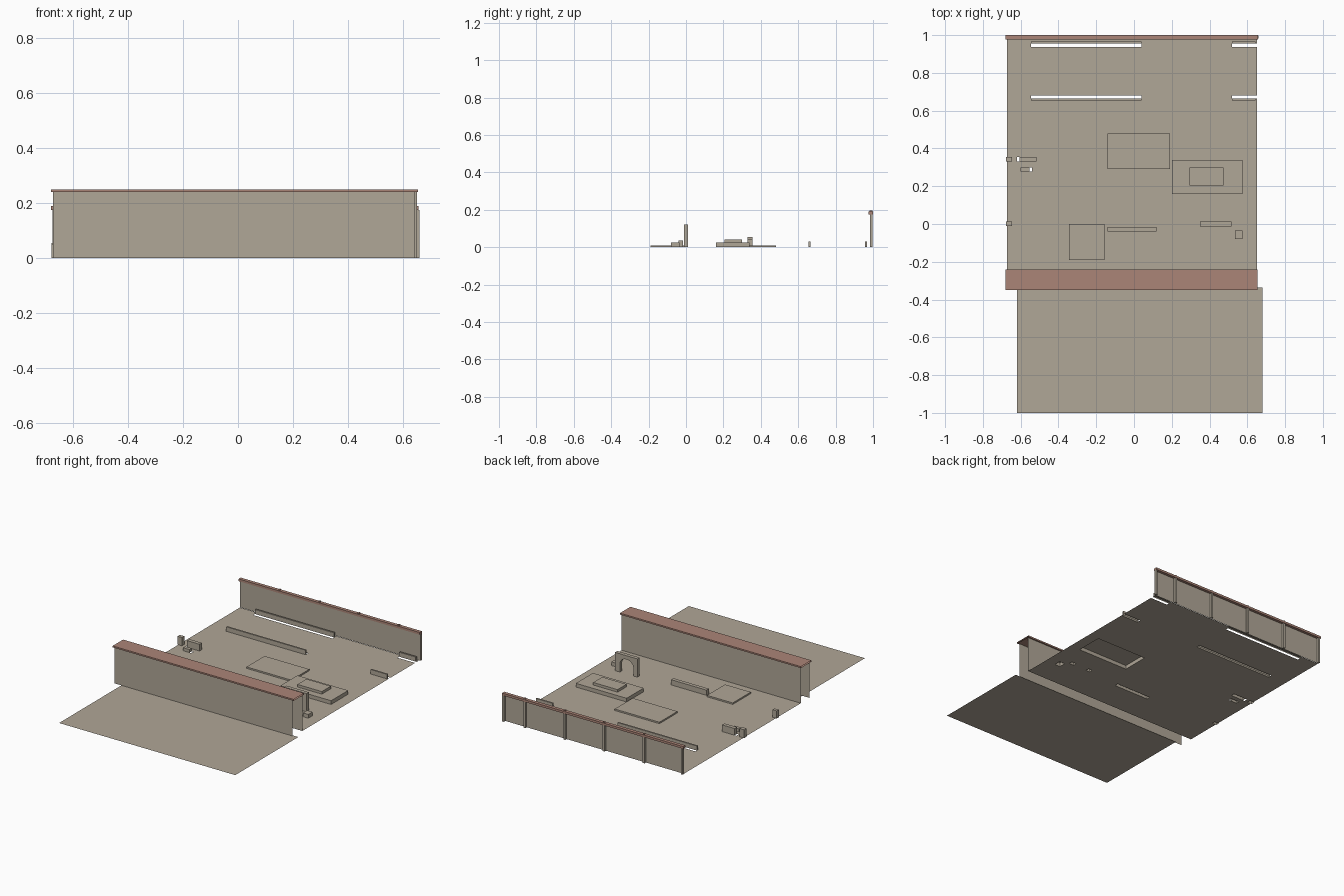
import bpy, bmesh, math

old = bpy.data.objects.get("Cube")
if old:
    bpy.data.objects.remove(old, do_unlink=True)


def material(name, rgb):
    m = bpy.data.materials.new(name)
    m.use_nodes = True
    m.diffuse_color = (*rgb, 1)
    m.node_tree.nodes["Principled BSDF"].inputs["Base Color"].default_value = (*rgb, 1)
    return m


STONE = material("warm_stone", (0.435, 0.385, 0.31))
TILE = material("red_tile", (0.41, 0.235, 0.185))


def finish(name, bm, mat):
    mesh = bpy.data.meshes.new(name)
    bm.to_mesh(mesh)
    bm.free()
    mesh.materials.append(mat)
    obj = bpy.data.objects.new(name, mesh)
    bpy.context.collection.objects.link(obj)
    return obj


def box(name, x, y, z, mat=STONE, drop=()):
    """Box from ranges; drop lists directions (axis, sign) left open."""
    bm = bmesh.new()
    bmesh.ops.create_cube(bm, size=1)
    for v in bm.verts:
        v.co = [r[0] if c < 0 else r[1] for c, r in zip(v.co, (x, y, z))]
    bm.normal_update()
    gone = [f for f in bm.faces if any(f.normal[a] * s > 0.9 for a, s in drop)]
    bmesh.ops.delete(bm, geom=gone, context='FACES')
    return finish(name, bm, mat)


def sheet(name, corners):
    bm = bmesh.new()
    bm.faces.new([bm.verts.new(c) for c in corners])
    return finish(name, bm, STONE)


def wall(name, x0, x1, y, top):
    return sheet(name, [(x0, y, 0), (x1, y, 0), (x1, y, top), (x0, y, top)])


OPEN_BASE = [(2, -1)]
ENDS = [(0, -1), (0, 1)]

# Hollow blocks standing over openings in the yard
blocks = {
    "long_curb_back": ((-.545, .04), (.956, .967), .03),
    "short_curb_back": ((.52, .642), (.956, .967), .03),
    "long_curb_front": ((-.545, .04), (.654, .665), .03),
    "short_curb_front": ((.52, .642), (.654, .665), .03),
    "large_plinth": ((.20, .575), (.16, .34), .025),
    "bench": ((-.14, .12), (-.04, -.015), .035),
    "small_block": ((.535, .575), (-.08, -.035), .025),
    "side_post_back": ((-.678, -.645), (.33, .355), .055),
    "side_post_front": ((-.678, -.645), (-.01, .012), .05),
    "side_block": ((-.607, -.515), (.33, .355), .045),
    "side_step": ((-.60, -.552), (.277, .30), .02),
}
holes = []
for name, (x, y, top) in blocks.items():
    box(name, x, y, (0, top), drop=OPEN_BASE)
    holes.append((*x, *y))

# Open slots beside the curbs and blocks
for x0, x1 in ((-.545, .04), (.52, .65)):
    holes += [(x0, x1, .938, .956), (x0, x1, .665, .68)]
holes += [(-.62, -.607, .33, .355), (-.552, -.54, .277, .30)]

# Solid slabs lying on the yard
box("paving_slab_back", (-.14, .19), (.29, .48), (0, .01), drop=OPEN_BASE)
box("paving_slab_front", (-.345, -.155), (-.19, 0), (0, .01), drop=OPEN_BASE)
box("upper_plinth", (.295, .475), (.205, .30), (.025, .042), drop=OPEN_BASE)

# Small free-standing arch
cx, spring, reach = .43, .055, .05
outline = [(.35, 0), (.35, .122), (.515, .122), (.515, 0), (cx + reach, 0)]
for i in range(13):
    a = math.pi * i / 12
    outline.append((cx + reach * math.cos(a), spring + reach * .85 * math.sin(a)))
outline.append((cx - reach, 0))
bm = bmesh.new()
face = bm.faces.new([bm.verts.new((x, -.012, z)) for x, z in outline])
ext = bmesh.ops.extrude_face_region(bm, geom=[face], use_keep_orig=True)
for v in ext["geom"]:
    if isinstance(v, bmesh.types.BMVert):
        v.co.y = .012
bmesh.ops.recalc_face_normals(bm, faces=bm.faces)
bm.normal_update()
bmesh.ops.delete(bm, geom=[f for f in bm.faces if f.normal.z < -.99
                           and f.calc_center_median().z < .001], context='FACES')
finish("arch", bm, STONE)
holes += [(.35, cx - reach, -.012, .012), (cx + reach, .515, -.012, .012)]

# Yard ground, tiled so that the openings stay empty
X0, X1, Y0, Y1 = -.672, .65, -.25, .98
xs = sorted({X0, X1} | {v for h in holes for v in h[:2] if X0 < v < X1})
ys = sorted({Y0, Y1} | {v for h in holes for v in h[2:]})
bm = bmesh.new()
grid = [[bm.verts.new((x, y, 0)) for y in ys] for x in xs]
for i in range(len(xs) - 1):
    for j in range(len(ys) - 1):
        mx, my = (xs[i] + xs[i + 1]) / 2, (ys[j] + ys[j + 1]) / 2
        if not any(a < mx < b and c < my < d for a, b, c, d in holes):
            bm.faces.new((grid[i][j], grid[i + 1][j],
                          grid[i + 1][j + 1], grid[i][j + 1]))
finish("yard_ground", bm, STONE)

# Ground outside the front wall
sheet("street_ground", [(-.62, -1, 0), (.68, -1, 0), (.68, -.335, 0), (-.62, -.335, 0)])

# Tall front wall: two sheets under an open-ended coping
wall("front_wall_outer", X0, .642, -.343, .24)
wall("front_wall_inner", X0, X1, -.25, .24)
box("front_coping", (-.68, .655), (-.35, -.24), (.24, .25), TILE, ENDS)

# Low back wall with posts and coping
wall("back_wall", X0, X1, .982, .175)
for i, x in enumerate((-.667, -.385, -.09, .2, .495, .652)):
    box(f"back_wall_post_{i}", (x - .007, x + .007), (.983, .997), (0, .175))
    if abs(x) < .6:
        box(f"coping_joint_{i}", (x - .005, x + .005), (.982, .998), (.188, .195), TILE)
box("back_coping", (-.68, .657), (.977, 1), (.175, .19), TILE)
